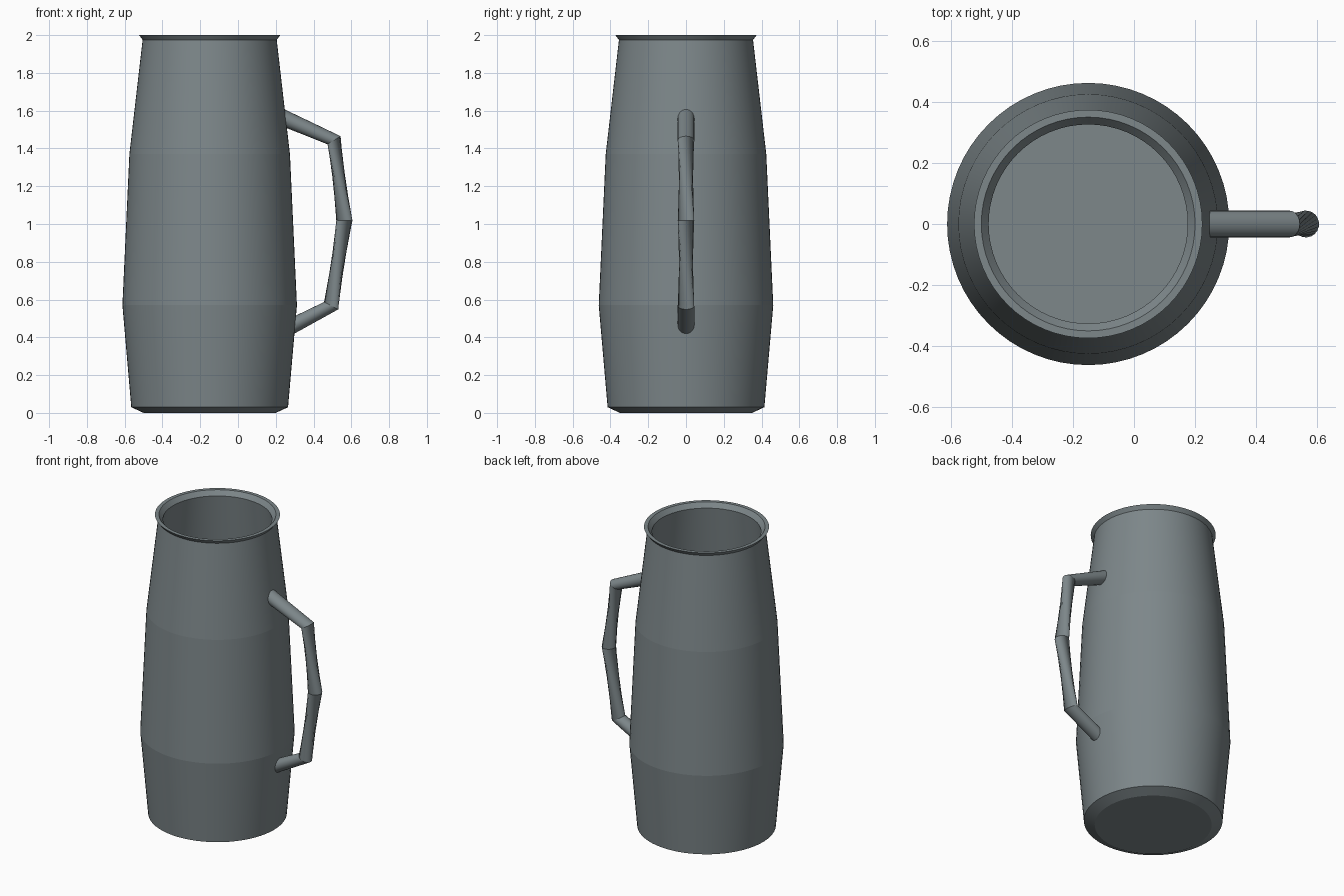
import bpy, bmesh, math
from mathutils import Vector

if "Cube" in bpy.data.objects:
    bpy.data.objects.remove(bpy.data.objects["Cube"])

steel = bpy.data.materials.new("grey_steel")
steel.diffuse_color = (0.205, 0.242, 0.254, 1)
steel.use_nodes = True
steel.node_tree.nodes["Principled BSDF"].inputs["Base Color"].default_value = steel.diffuse_color


def finish(bm, name):
    bmesh.ops.recalc_face_normals(bm, faces=bm.faces)
    mesh = bpy.data.meshes.new(name)
    bm.to_mesh(mesh)
    bm.free()
    mesh.materials.append(steel)
    obj = bpy.data.objects.new(name, mesh)
    bpy.context.collection.objects.link(obj)
    return obj


def skin(bm, rings):
    # Join successive rings with quads, cap both ends, keep the ring edges crisp
    n = len(rings[0])
    for a, b in zip(rings, rings[1:]):
        for i in range(n):
            j = (i + 1) % n
            bm.faces.new((a[i], a[j], b[j], b[i])).smooth = True
    bm.faces.new(rings[0][::-1])
    bm.faces.new(rings[-1])
    for ring in rings:
        for i in range(n):
            bm.edges.get((ring[i], ring[(i + 1) % n])).smooth = False


# Hollow jug body: (radius, height) from the base, over the lip, to the inner floor
profile = [(0.35, 0.0), (0.415, 0.03), (0.462, 0.57), (0.425, 1.37),
           (0.355, 1.975), (0.374, 2.0), (0.35, 2.0), (0.326, 1.97),
           (0.395, 1.37), (0.432, 0.57), (0.387, 0.04)]
SIDES = 64
bm = bmesh.new()
rings = []
for r, z in profile:
    rings.append([bm.verts.new((-0.15 + r * math.cos(2 * math.pi * i / SIDES),
                                r * math.sin(2 * math.pi * i / SIDES), z))
                  for i in range(SIDES)])
skin(bm, rings)
finish(bm, "jug_body")

# Handle: rings given by outer and inner (x, z) points, plus twist in degrees
stations = [((0.24, 1.61), (0.24, 1.515), 0),
            ((0.543, 1.465), (0.474, 1.422), 0),
            ((0.606, 1.018), (0.52, 1.02), 60),
            ((0.531, 0.548), (0.455, 0.587), 120),
            ((0.285, 0.412), (0.285, 0.505), 120)]
SIDES = 20
bm = bmesh.new()
rings = []
for outer, inner, twist in stations:
    o = Vector((outer[0], 0, outer[1]))
    q = Vector((inner[0], 0, inner[1]))
    mid, half = (o + q) / 2, (o - q) / 2
    ring = []
    for i in range(SIDES):
        a = 2 * math.pi * i / SIDES + math.radians(twist)
        ring.append(bm.verts.new(mid + half * math.cos(a)
                                 + Vector((0, 0.044 * math.sin(a), 0))))
    rings.append(ring)
skin(bm, rings)
finish(bm, "handle")
